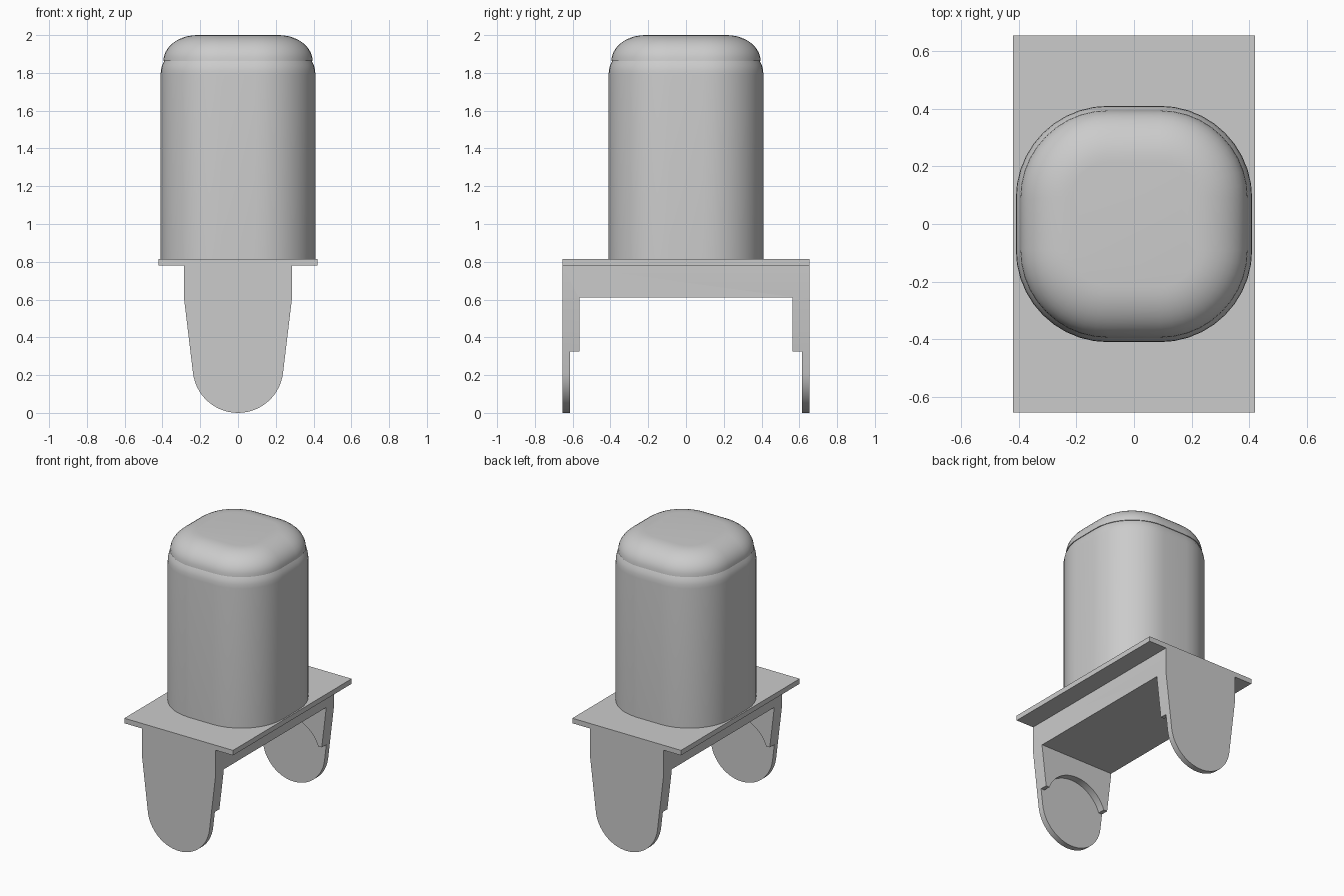
import bpy, bmesh, math
from mathutils import Vector

cube = bpy.data.objects.get("Cube")
if cube:
    bpy.data.objects.remove(cube, do_unlink=True)

grey = bpy.data.materials.new("plain grey")
grey.use_nodes = True
grey.diffuse_color = (0.6, 0.6, 0.6, 1)
grey.node_tree.nodes["Principled BSDF"].inputs["Base Color"].default_value = (0.6, 0.6, 0.6, 1)


def finish(name, bm):
    bmesh.ops.recalc_face_normals(bm, faces=bm.faces)
    mesh = bpy.data.meshes.new(name)
    bm.to_mesh(mesh)
    bm.free()
    mesh.materials.append(grey)
    obj = bpy.data.objects.new(name, mesh)
    bpy.context.collection.objects.link(obj)
    return obj


def extrude_along_y(name, outline, half_depth):
    """Extrude an (x, z) outline symmetrically along y."""
    bm = bmesh.new()
    face = bm.faces.new([bm.verts.new((x, -half_depth, z)) for x, z in outline])
    result = bmesh.ops.extrude_face_region(bm, geom=[face])
    moved = [v for v in result["geom"] if isinstance(v, bmesh.types.BMVert)]
    bmesh.ops.translate(bm, verts=moved, vec=(0, 2 * half_depth, 0))
    return finish(name, bm)


def arc(radius, centre_z, start, end, steps):
    angles = [start + (end - start) * i / steps for i in range(steps + 1)]
    return [(radius * math.cos(a), centre_z + radius * math.sin(a)) for a in angles]


def rectangle(half_width, low, high):
    return [(-half_width, low), (half_width, low), (half_width, high), (-half_width, high)]


def rounded_square(half, z, flat=0.09, steps=10):
    ring = []
    for corner in range(4):
        turn = corner * math.pi / 2
        cx = flat * (1 if corner in (0, 3) else -1)
        cy = flat * (1 if corner < 2 else -1)
        for i in range(steps + 1):
            a = turn + i * math.pi / 2 / steps
            ring.append(Vector((cx + (half - flat) * math.cos(a),
                                cy + (half - flat) * math.sin(a), z)))
    return ring


def loft(name, profile):
    """Stack rounded squares given as (half width, height)."""
    bm = bmesh.new()
    rings = [[bm.verts.new(p) for p in rounded_square(h, z)] for h, z in profile]
    for low, high in zip(rings, rings[1:]):
        for i in range(len(low)):
            j = (i + 1) % len(low)
            bm.faces.new((low[i], low[j], high[j], high[i]))
    bm.faces.new(rings[0])
    bm.faces.new(rings[-1])
    obj = finish(name, bm)
    bpy.ops.object.select_all(action='DESELECT')
    obj.select_set(True)
    bpy.context.view_layer.objects.active = obj
    bpy.ops.object.shade_smooth_by_angle(angle=math.radians(30))
    return obj


# Housing with a softened upper rim, and the domed cap on it
loft("housing", [(0.41, 0.815), (0.41, 1.79), (0.408, 1.815),
                 (0.402, 1.84), (0.39, 1.863)])
dome = [(0.215 + 0.18 * math.cos(a), 1.863 + 0.137 * math.sin(a))
        for a in [i * math.pi / 20 for i in range(11)]]
loft("domed_cap", dome)

# Mounting plate
extrude_along_y("mounting_plate", [(x, z) for x, z in rectangle(0.42, 0.78, 0.815)], 0.655)

# Fork: tapered round-ended legs joined by a beam
tilt = math.radians(7)
outline = [(0.285, 0.78), (-0.285, 0.78), (-0.285, 0.6)]
outline += arc(0.24, 0.24, math.pi + tilt, 2 * math.pi - tilt, 28) + [(0.285, 0.6)]
fork = extrude_along_y("fork", outline, 0.655)

# Opening between the legs, and the round-topped recess inside each leg
opening = extrude_along_y("opening_cutter", rectangle(0.5, -0.2, 0.612), 0.565)
rise = math.asin(0.085 / 0.24)
recess_outline = [(-0.5, 0.325), (-0.5, -0.2), (0.5, -0.2), (0.5, 0.325)]
recess_outline += arc(0.24, 0.24, rise, math.pi - rise, 24)
recess = extrude_along_y("recess_cutter", recess_outline, 0.615)

for cutter in (opening, recess):
    cut = fork.modifiers.new(cutter.name, 'BOOLEAN')
    cut.operation = 'DIFFERENCE'
    cut.solver = 'EXACT'
    cut.object = cutter
    cutter.hide_render = True

# Bake the cuts and discard the cutters
bpy.context.view_layer.update()
evaluated = fork.evaluated_get(bpy.context.evaluated_depsgraph_get())
cut_mesh = bpy.data.meshes.new_from_object(evaluated)
fork.modifiers.clear()
fork.data = cut_mesh
for cutter in (opening, recess):
    bpy.data.objects.remove(cutter, do_unlink=True)
bpy.ops.object.select_all(action='DESELECT')
fork.select_set(True)
bpy.context.view_layer.objects.active = fork
bpy.ops.object.shade_smooth_by_angle(angle=math.radians(20))
